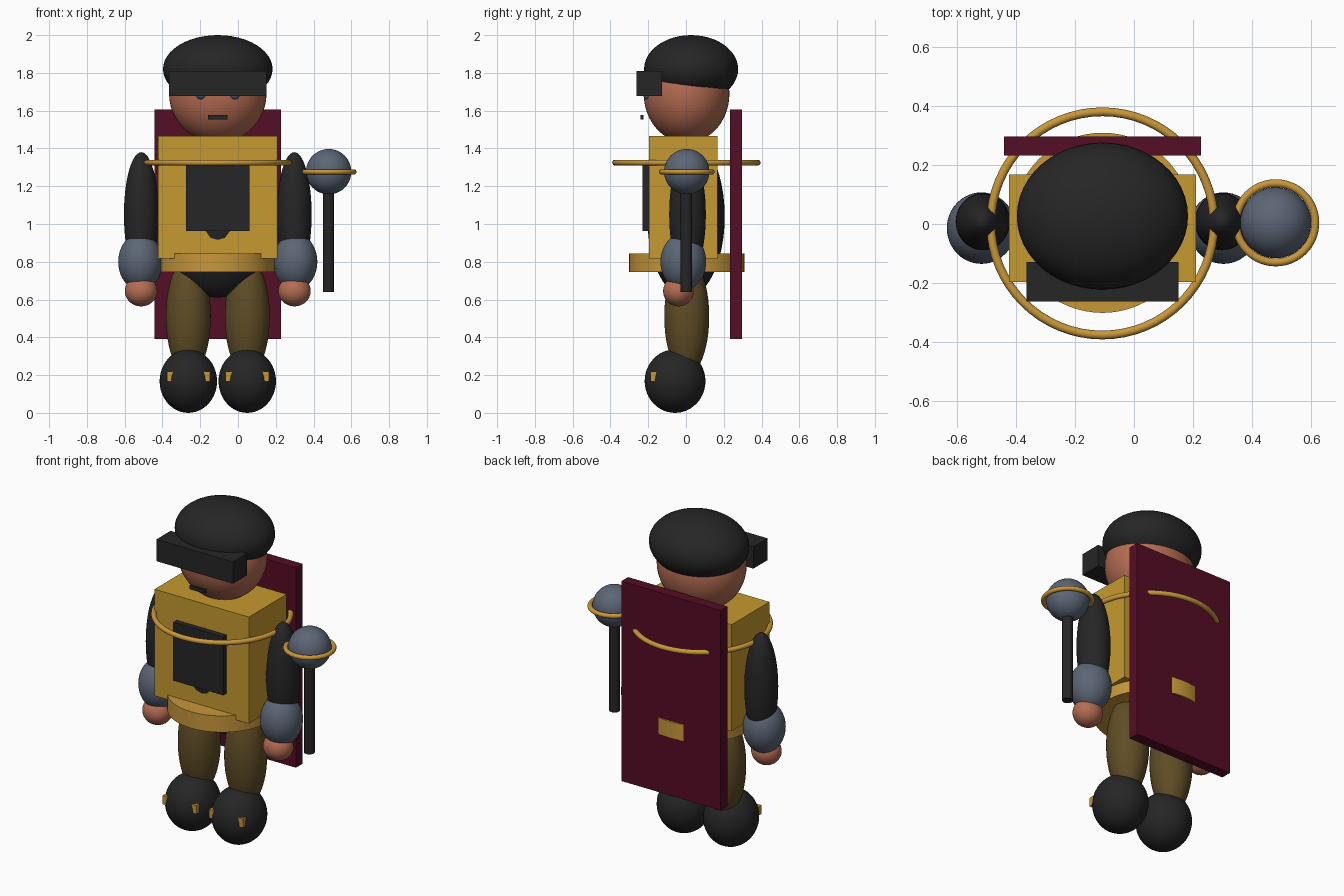
import bpy
import math

if "Cube" in bpy.data.objects:
    bpy.data.objects.remove(bpy.data.objects["Cube"])

CX = -0.107  # body centre line


def mat(name, r, g, b):
    m = bpy.data.materials.new(name)
    m.diffuse_color = (r, g, b, 1)
    m.use_nodes = True
    m.node_tree.nodes["Principled BSDF"].inputs["Base Color"].default_value = m.diffuse_color
    return m


black = mat("black", 0.019, 0.019, 0.019)
yellow = mat("yellow_gold", 0.56, 0.32, 0.028)
brass = mat("brass", 0.58, 0.31, 0.042)
slate = mat("slate", 0.107, 0.132, 0.18)
skin = mat("skin", 0.46, 0.15, 0.085)
maroon = mat("maroon", 0.09, 0.004, 0.018)
brown = mat("brown", 0.115, 0.073, 0.019)


def finish(name, m, smooth=True):
    o = bpy.context.object
    o.name = name
    o.data.materials.append(m)
    if smooth:
        bpy.ops.object.shade_smooth_by_angle(angle=math.radians(40))
    return o


def ball(name, m, loc, radii):
    bpy.ops.mesh.primitive_uv_sphere_add(segments=48, ring_count=24, radius=1, location=loc)
    bpy.context.object.scale = radii
    bpy.ops.object.transform_apply(location=False, rotation=False, scale=True)
    return finish(name, m)


def box(name, m, x, y, z):
    """Box from (min, max) ranges."""
    r = (x, y, z)
    bpy.ops.mesh.primitive_cube_add(size=1, location=[(a + b) / 2 for a, b in r])
    bpy.context.object.scale = [b - a for a, b in r]
    bpy.ops.object.transform_apply(location=False, rotation=False, scale=True)
    return finish(name, m, False)


def tube(name, m, x, y, z0, z1, r):
    bpy.ops.mesh.primitive_cylinder_add(vertices=64, radius=r, depth=z1 - z0,
                                        location=(x, y, (z0 + z1) / 2))
    return finish(name, m)


def ring(name, m, loc, major, minor):
    bpy.ops.mesh.primitive_torus_add(major_segments=64, minor_segments=16, location=loc,
                                     major_radius=major, minor_radius=minor)
    return finish(name, m)


# Head, cap, visor and face
ball("head", skin, (CX, 0.003, 1.69), (0.258, 0.227, 0.26))
ball("cap", black, (CX, 0.027, 1.82), (0.29, 0.249, 0.18))
box("visor", black, (CX - 0.257, CX + 0.257), (-0.263, -0.128), (1.677, 1.81))
box("mouth", black, (CX - 0.052, CX + 0.052), (-0.24, -0.225), (1.553, 1.576))

# Torso, armour, chest plate, belt, shoulder hoop and cape
ball("body", black, (CX, 0, 1.04), (0.30, 0.205, 0.43))
box("chest_armour", yellow, (CX - 0.317, CX + 0.317), (-0.196, 0.168), (0.817, 1.465))
box("chest_plate", black, (CX - 0.168, CX + 0.168), (-0.23, -0.19), (0.962, 1.317))
tube("belt", brass, CX, 0.004, 0.745, 0.845, 0.305)
ring("shoulder_hoop", brass, (CX, 0.002, 1.325), 0.378, 0.0148)
box("cape", maroon, (CX - 0.334, CX + 0.334), (0.232, 0.297), (0.39, 1.605))

# Paired parts
for side, s in (("left", -1), ("right", 1)):
    ball(side + "_eye", slate, (CX + s * 0.088, -0.2, 1.687), (0.028, 0.028, 0.028))
    ball(side + "_upper_arm", black, (CX + s * 0.405, 0.008, 1.05), (0.092, 0.097, 0.33))
    ball(side + "_forearm", slate, (CX + s * 0.41, -0.014, 0.80), (0.117, 0.121, 0.15))
    ball(side + "_hand", skin, (CX + s * 0.406, -0.04, 0.645), (0.086, 0.081, 0.081))
    ball(side + "_leg", brown, (CX + s * 0.156, 0.004, 0.51), (0.119, 0.119, 0.31))
    bx = CX + s * 0.156
    ball(side + "_boot", black, (bx, -0.058, 0.168), (0.152, 0.161, 0.168))
    box(side + "_boot_buckle", brass, (bx - 0.114, bx + 0.114), (-0.187, -0.155), (0.167, 0.22))

# Staff
tube("staff_shaft", black, 0.479, 0.002, 0.64, 1.25, 0.03)
ball("staff_orb", slate, (0.48, 0.004, 1.277), (0.12, 0.12, 0.12))
ring("staff_ring", brass, (0.48, 0.004, 1.276), 0.134, 0.0135)
